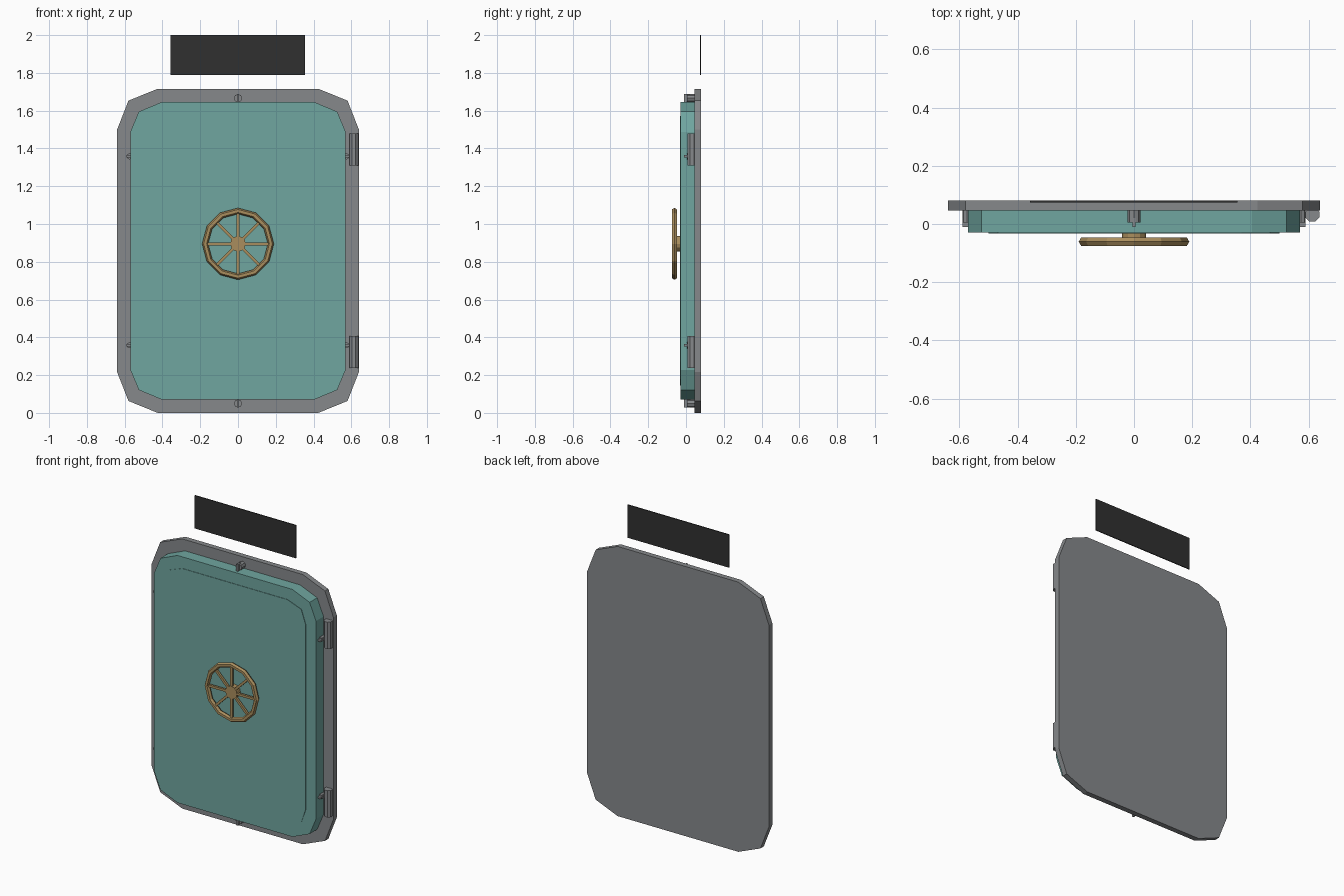
import bpy, bmesh
from math import pi, cos, sin
from mathutils import Matrix, Vector

if "Cube" in bpy.data.objects:
    bpy.data.objects.remove(bpy.data.objects["Cube"])

ZC = 0.858  # height of the hatch centre


def material(name, rgb):
    m = bpy.data.materials.new(name)
    m.diffuse_color = (*rgb, 1)
    m.use_nodes = True
    m.node_tree.nodes["Principled BSDF"].inputs["Base Color"].default_value = m.diffuse_color
    return m


teal = material("teal_paint", (0.16, 0.38, 0.35))
brass = material("brass", (0.40, 0.27, 0.11))
steel = material("steel", (0.24, 0.25, 0.26))
black = material("black", (0.03, 0.03, 0.03))


def finish(name, bm, mat):
    bmesh.ops.recalc_face_normals(bm, faces=bm.faces)
    mesh = bpy.data.meshes.new(name)
    bm.to_mesh(mesh)
    bm.free()
    mesh.materials.append(mat)
    ob = bpy.data.objects.new(name, mesh)
    bpy.context.collection.objects.link(ob)
    return ob


def add_box(bm, size, matrix):
    bmesh.ops.create_cube(bm, size=1, matrix=matrix @ Matrix.Diagonal((*size, 1)))


def add_cyl(bm, r, depth, sides, matrix):
    bmesh.ops.create_cone(bm, cap_ends=True, segments=sides, radius1=r,
                          radius2=r, depth=depth, matrix=matrix)


def rounded_slab(name, quarter, y0, y1, mat):
    """Mirror a quarter outline (x, z from centre) to all corners and extrude in y."""
    q = quarter
    half = [(x, z) for x, z in q] + [(-x, z) for x, z in reversed(q)]
    outline = half + [(-x, -z) for x, z in half]
    bm = bmesh.new()
    face = bm.faces.new([bm.verts.new((x, y0, z + ZC)) for x, z in outline])
    ext = bmesh.ops.extrude_face_region(bm, geom=[face], use_keep_orig=True)
    verts = [v for v in ext["geom"] if isinstance(v, bmesh.types.BMVert)]
    bmesh.ops.translate(bm, verts=verts, vec=(0, y1 - y0, 0))
    return finish(name, bm, mat)


# Back frame, door and slightly raised door panel
rounded_slab("frame", [(0.64, 0.642), (0.58, 0.795), (0.425, 0.858)], 0.046, 0.08, steel)
rounded_slab("door", [(0.57, 0.63), (0.525, 0.737), (0.405, 0.787)], -0.03, 0.05, teal)
rounded_slab("door_panel", [(0.50, 0.585), (0.468, 0.678), (0.37, 0.714)], -0.033, -0.02, teal)

# Hinge barrels on the right edge
for label, z in (("lower", 0.323), ("upper", 1.395)):
    bm = bmesh.new()
    add_cyl(bm, 0.026, 0.17, 8,
            Matrix.Translation((0.613, 0.032, z)) @ Matrix.Rotation(pi / 8, 4, 'Z'))
    finish(label + "_hinge", bm, steel)

# Turn latches around the door: faceted base with a narrow grip
FLAT = Matrix.Rotation(pi / 2, 4, 'X')
latches = [(0, ZC + 0.808, 0, 0.022), (0, ZC - 0.808, 0, 0.022)]
latches += [(s * 0.574, z, pi / 2, 0.016) for s in (-1, 1) for z in (0.358, 1.358)]
for x, z, turn, r in latches:
    bm = bmesh.new()
    base = Matrix.Translation((x, 0, z)) @ Matrix.Rotation(turn, 4, 'Y')
    add_cyl(bm, r, 0.042, 8, base @ Matrix.Translation((0, 0.027, 0)) @ FLAT)
    add_box(bm, (0.012, 0.03, 2 * r), base @ Matrix.Translation((0, 0.005, 0)))
    finish("latch", bm, steel)

# Handwheel rim
bpy.ops.mesh.primitive_torus_add(major_segments=12, minor_segments=6,
                                 major_radius=0.174, minor_radius=0.016,
                                 location=(0, -0.061, 0.895), rotation=(pi / 2, 0, 0))
rim = bpy.context.object
rim.name = "wheel_rim"
rim.data.materials.append(brass)

# Handwheel spokes
bm = bmesh.new()
for i in range(8):
    m = Matrix.Translation((0, -0.061, 0.895)) @ Matrix.Rotation(i * pi / 4, 4, 'Y')
    add_box(bm, (0.145, 0.014, 0.015), m @ Matrix.Translation((0.0925, 0, 0)))
finish("wheel_spokes", bm, brass)

# Handwheel hub and shaft
bm = bmesh.new()
add_cyl(bm, 0.041, 0.044, 12, Matrix.Translation((0, -0.047, 0.895)) @ FLAT)
finish("wheel_hub", bm, brass)

# Dark sign plate above the door
bm = bmesh.new()
add_box(bm, (0.713, 0.006, 0.21), Matrix.Translation((-0.001, 0.077, 1.895)))
finish("sign_plate", bm, black)
